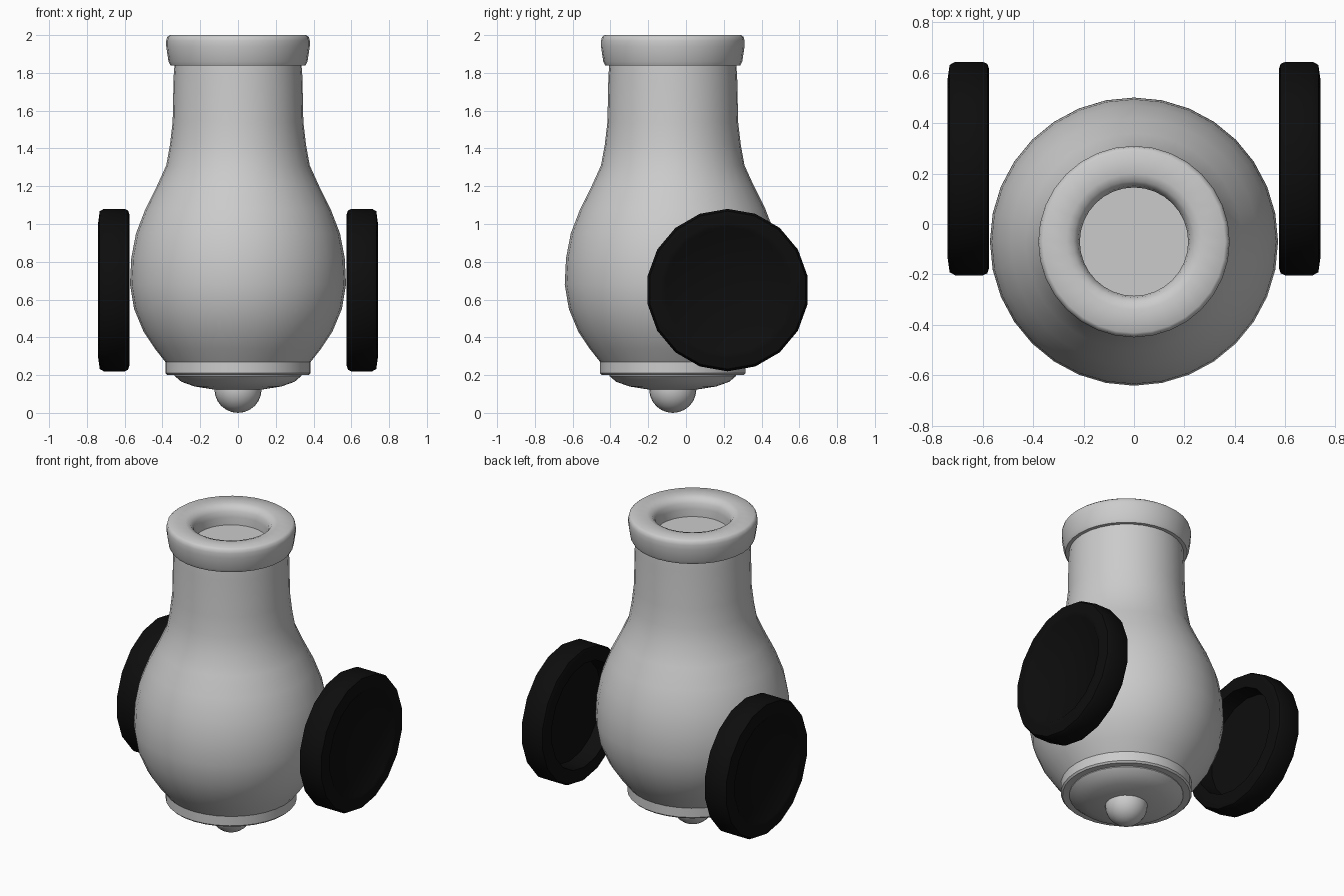
import bpy, bmesh, math
from mathutils import Matrix

cube = bpy.data.objects.get("Cube")
if cube:
    bpy.data.objects.remove(cube)


def material(name, value):
    m = bpy.data.materials.new(name)
    m.use_nodes = True
    colour = (value, value, value, 1)
    m.diffuse_color = colour
    m.node_tree.nodes["Principled BSDF"].inputs["Base Color"].default_value = colour
    return m


metal = material("light grey metal", 0.6)
rubber = material("black rubber", 0.004)
BODY_Y = -0.07


def lathe(name, profile, sides, mat, matrix, angle=40, turn=0.0):
    """Revolve (radius, height) points about z; a zero radius makes a pole."""
    bm = bmesh.new()
    rings = []
    for r, z in profile:
        if r == 0:
            rings.append([bm.verts.new((0, 0, z))] * sides)
        else:
            angles = [turn + math.tau * i / sides for i in range(sides)]
            rings.append([bm.verts.new((r * math.cos(a), r * math.sin(a), z)) for a in angles])
    for low, high in zip(rings, rings[1:]):
        for i in range(sides):
            j = (i + 1) % sides
            corners = dict.fromkeys((low[i], low[j], high[j], high[i]))
            bm.faces.new(list(corners))
    bm.transform(matrix)
    bmesh.ops.recalc_face_normals(bm, faces=bm.faces)
    mesh = bpy.data.meshes.new(name)
    bm.to_mesh(mesh)
    bm.free()
    mesh.materials.append(mat)
    obj = bpy.data.objects.new(name, mesh)
    bpy.context.collection.objects.link(obj)
    bpy.ops.object.select_all(action='DESELECT')
    obj.select_set(True)
    bpy.context.view_layer.objects.active = obj
    bpy.ops.object.shade_smooth_by_angle(angle=math.radians(angle))
    return obj


upright = Matrix.Translation((0, BODY_Y, 0))

# Bulbous barrel with a straight neck
lathe("barrel", [(0, 0.27), (0.385, 0.27), (0.44, 0.34), (0.50, 0.43), (0.55, 0.55),
                 (0.572, 0.68), (0.565, 0.82), (0.54, 0.95), (0.49, 1.08), (0.43, 1.20),
                 (0.38, 1.31), (0.36, 1.42), (0.346, 1.54), (0.341, 1.78), (0.335, 1.86),
                 (0, 1.86)], 32, metal, upright)

# Muzzle ring with a rounded lip around a shallow bore
lathe("muzzle_ring", [(0.33, 1.84), (0.358, 1.84), (0.368, 1.86), (0.38, 1.94),
                      (0.38, 1.97), (0.375, 1.99), (0.362, 2.0), (0.27, 2.0),
                      (0.24, 1.99), (0.222, 1.965), (0.215, 1.93), (0.215, 1.84)],
      32, metal, upright)
lathe("bore_floor", [(0, 1.88), (0.23, 1.88)], 32, metal, upright)

# Breech: band, domed cap and round knob
lathe("breech_band", [(0, 0.2), (0.375, 0.2), (0.385, 0.21), (0.385, 0.27),
                      (0.375, 0.28), (0, 0.28)], 32, metal, upright)
lathe("breech_cap", [(0, 0.12), (0.13, 0.124), (0.23, 0.14), (0.3, 0.165),
                     (0.335, 0.195), (0.335, 0.21)], 32, metal, upright)
knob = [(0.125 * math.sin(a), 0.125 - 0.125 * math.cos(a))
        for a in (math.pi * i / 12 for i in range(12))]
lathe("breech_knob", knob + [(0, 0.25)], 24, metal, upright)

# Two wheels, hollow towards the barrel
wheel_profile = [(0, 0.68), (0.325, 0.68), (0.335, 0.575), (0.40, 0.575), (0.422, 0.582),
                 (0.43, 0.6), (0.43, 0.71), (0.418, 0.732), (0.36, 0.74), (0.335, 0.738),
                 (0.325, 0.73), (0, 0.73)]
for side, name in ((1, "left_wheel"), (-1, "right_wheel")):
    place = Matrix.Translation((0, 0.22, 0.65)) @ Matrix.Rotation(side * math.pi / 2, 4, 'Y')
    lathe(name, wheel_profile, 18, rubber, place, turn=math.pi)
